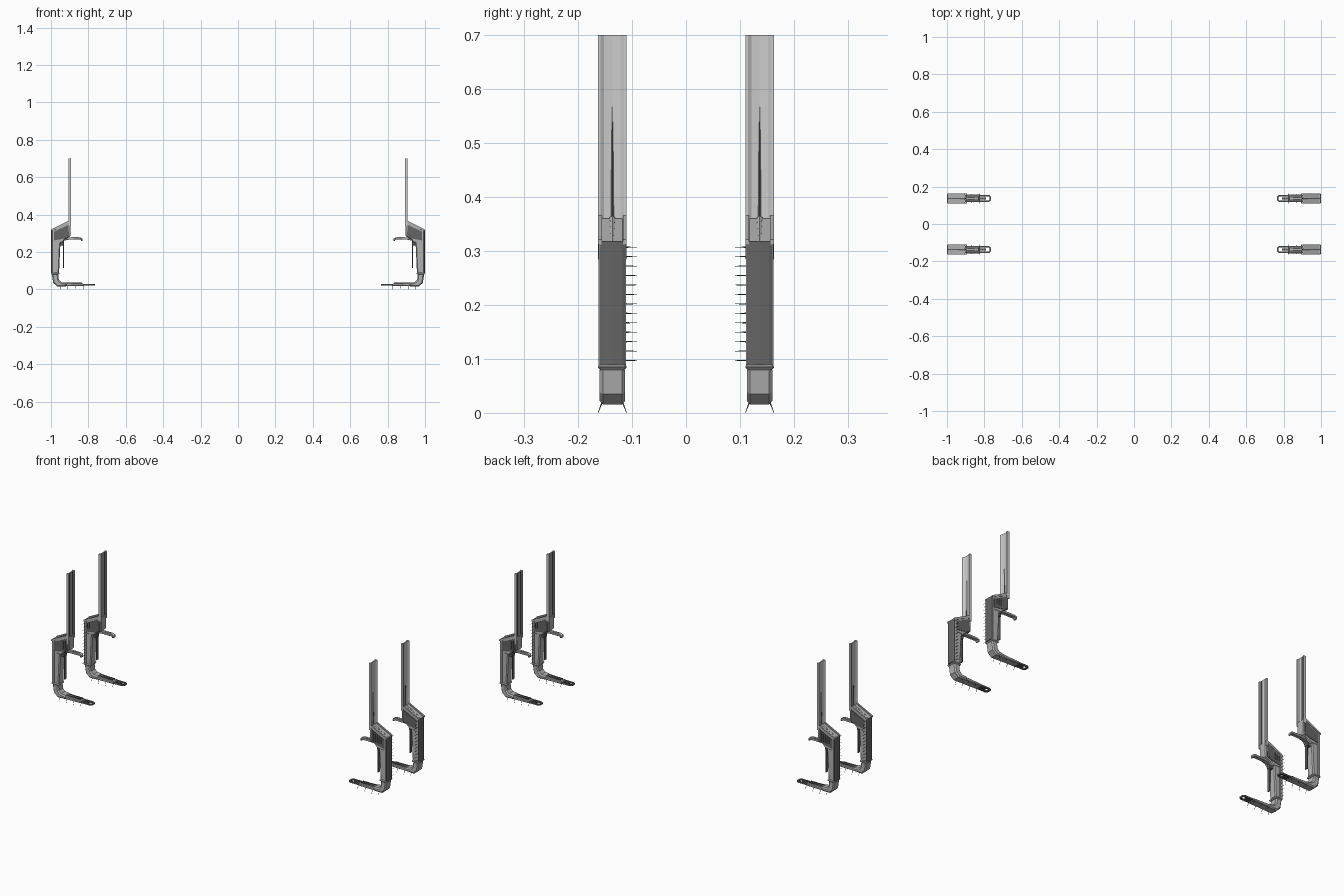
import bpy, bmesh, math
from mathutils import Vector

YC = -0.1365  # centre line of the front right unit; the other three are mirrored


def material(name, v):
    m = bpy.data.materials.new(name)
    m.diffuse_color = (v, v, v, 1)
    return m


STEEL = material("steel", 0.45)
LIGHT = material("light_steel", 0.6)
DARK = material("dark_steel", 0.13)


def finish(name, bm, bevel=0.0, mat=STEEL):
    bmesh.ops.recalc_face_normals(bm, faces=bm.faces)
    me = bpy.data.meshes.new(name)
    bm.to_mesh(me)
    bm.free()
    me.materials.append(mat)
    ob = bpy.data.objects.new(name, me)
    bpy.context.collection.objects.link(ob)
    if bevel:
        b = ob.modifiers.new("bevel", 'BEVEL')
        b.width = bevel
        b.segments = 1
        b.limit_method = 'ANGLE'
        b.angle_limit = math.radians(50)
    m = ob.modifiers.new("mirror", 'MIRROR')
    m.use_axis = (True, True, False)
    m.use_mirror_merge = False
    return ob


def add_prism(bm, pts, direction):
    vs = [bm.verts.new(p) for p in pts]
    f = bm.faces.new(vs)
    ext = bmesh.ops.extrude_face_region(bm, geom=[f], use_keep_orig=True)
    moved = [v for v in ext["geom"] if isinstance(v, bmesh.types.BMVert)]
    bmesh.ops.translate(bm, verts=moved, vec=direction)


def side_profile(name, pts, width, bevel=0.0, off=0.0, mat=STEEL):
    """Extrude an x-z outline across y."""
    bm = bmesh.new()
    y = YC + off - width / 2
    add_prism(bm, [(x, y, z) for x, z in pts], (0, width, 0))
    return finish(name, bm, bevel, mat)


def plan_profile(name, pts, z0, z1, mat=STEEL):
    """Extrude an x-y outline (y relative to the unit) upwards."""
    bm = bmesh.new()
    add_prism(bm, [(x, YC + y, z0) for x, y in pts], (0, 0, z1 - z0))
    return finish(name, bm, 0, mat)


def add_box(bm, x0, x1, y0, y1, z0, z1):
    add_prism(bm, [(x0, y0, z0), (x1, y0, z0), (x1, y1, z0), (x0, y1, z0)],
              (0, 0, z1 - z0))


def boxes(name, dims, bevel=0.0, mat=STEEL):
    bm = bmesh.new()
    for x0, x1, y0, y1, z0, z1 in dims:
        add_box(bm, x0, x1, YC + y0, YC + y1, z0, z1)
    return finish(name, bm, bevel, mat)


def add_spike(bm, a, b, r):
    a, b = Vector(a), Vector(b)
    d = b - a
    mat = d.to_track_quat('Z', 'Y').to_matrix().to_4x4()
    mat.translation = (a + b) / 2
    bmesh.ops.create_cone(bm, cap_ends=True, segments=6, radius1=r,
                          radius2=r * 0.3, depth=d.length, matrix=mat)


# Tall upper blade: H-shaped channel with a dished web
w, i = 0.0265, 0.0215
plan_profile("upper_channel", [
    (0.894, -w), (0.907, -w), (0.907, -i), (0.903, -i + 0.006), (0.9015, 0),
    (0.903, i - 0.006), (0.907, i), (0.907, w), (0.894, w), (0.894, i),
    (0.898, i - 0.003), (0.898, -i + 0.003), (0.894, -i)], 0.34, 0.70, LIGHT)

# Slim tapering ridge up the blade
bm = bmesh.new()
add_spike(bm, (0.9015, YC, 0.34), (0.9005, YC, 0.57), 0.0035)
finish("blade_ridge", bm, 0, DARK)

# Dark grooves on the inner face of the blade
boxes("blade_grooves", [(0.8965, 0.899, s * 0.010 - 0.002, s * 0.010 + 0.002,
                         0.36, 0.698) for s in (-1, 1)], 0, DARK)

# Wedge-shaped shoulder between channel and column
side_profile("shoulder", [
    (0.996, 0.315), (0.908, 0.360), (0.895, 0.360), (0.895, 0.285),
    (0.925, 0.268), (0.94, 0.25), (0.99, 0.25)], 0.046, 0.004)

# Frame and centre crease along the sloping top of the shoulder
for s in (-1, 1):
    side_profile("shoulder_rim", [
        (0.998, 0.312), (0.998, 0.321), (0.908, 0.366), (0.894, 0.366),
        (0.894, 0.355), (0.906, 0.352)], 0.007, 0, s * 0.023)
bm = bmesh.new()
add_spike(bm, (0.905, YC, 0.360), (0.995, YC, 0.315), 0.006)
finish("shoulder_crease", bm)

# Dark side panels, with grille slats
for s in (-1, 1):
    side_profile("shoulder_panel", [
        (0.985, 0.308), (0.906, 0.346), (0.904, 0.282), (0.93, 0.272),
        (0.985, 0.262)], 0.003, 0, s * 0.0242, DARK)
bm = bmesh.new()
for s in (-1, 1):
    for k in range(6):
        x = 0.915 + k * 0.012
        top = 0.336 - (x - 0.91) * 0.44
        add_box(bm, x, x + 0.004, YC + s * 0.0255 - 0.0008,
                YC + s * 0.0255 + 0.0008, 0.284, top)
finish("grille_slats", bm, 0, DARK)

# Column core, tapering downward
side_profile("column_core", [
    (0.957, 0.085), (0.988, 0.085), (0.988, 0.27), (0.943, 0.27),
    (0.950, 0.235)], 0.043, 0.005)

# Outer shell of the column: lighter edge rail and dark faceted face
plan_profile("shell_rail", [
    (0.982, -0.0255), (0.993, -0.0255), (0.995, -0.0225),
    (0.995, 0.0225), (0.993, 0.0255), (0.982, 0.0255)], 0.087, 0.318)
plan_profile("shell_face", [
    (0.990, -0.0245), (0.9965, -0.0235), (0.999, -0.018), (1.0, 0),
    (0.999, 0.018), (0.9965, 0.0235), (0.990, 0.0245)], 0.089, 0.318, DARK)

# Collar at the foot of the column
boxes("collar", [(0.955, 0.999, -0.0265, 0.0265, 0.080, 0.090)], 0.004)

# Row of pins on the inner side
bm = bmesh.new()
for k in range(13):
    z = 0.097 + k * 0.0175
    add_spike(bm, (0.989, YC + 0.022, z), (0.989, YC + 0.046, z), 0.0013)
finish("side_pins", bm, 0, DARK)

# Thin hanging bar behind the lever, with its bracket
boxes("hanging_bar", [(0.931, 0.936, -0.008, 0.008, 0.115, 0.265)], 0, DARK)
boxes("bar_bracket", [(0.930, 0.958, -0.011, 0.011, 0.236, 0.256)], 0.002, DARK)

# Lever with a hooked end
side_profile("lever", [
    (0.945, 0.258), (0.945, 0.274), (0.905, 0.279), (0.845, 0.279),
    (0.832, 0.274), (0.831, 0.260), (0.838, 0.259), (0.842, 0.267),
    (0.905, 0.266)], 0.02, 0.002)
boxes("lever_slots", [(0.85, 0.89, s * 0.005 - 0.002, s * 0.005 + 0.002,
                       0.275, 0.2797) for s in (-1, 1)], 0, DARK)

# Ankle bend
side_profile("ankle", [
    (0.996, 0.085), (0.988, 0.035), (0.966, 0.016), (0.915, 0.017),
    (0.915, 0.036), (0.945, 0.039), (0.958, 0.052), (0.962, 0.085)],
    0.047, 0.006)

# Toe plate with raised ribs
side_profile("toe", [
    (0.93, 0.017), (0.828, 0.019), (0.822, 0.025), (0.828, 0.031),
    (0.93, 0.035)], 0.040, 0.003)
boxes("toe_ribs", [(0.835, 0.92, s * 0.008 - 0.0025, s * 0.008 + 0.0025,
                    0.029, 0.037) for s in (-1, 1)], 0, DARK)

# Open loop at the toe tip
outer = [(0.835, -0.018), (0.775, -0.018), (0.765, -0.011),
         (0.765, 0.011), (0.775, 0.018), (0.835, 0.018)]
inner = [(0.835, 0.011), (0.779, 0.011), (0.772, 0.007),
         (0.772, -0.007), (0.779, -0.011), (0.835, -0.011)]
plan_profile("toe_loop", outer + inner, 0.021, 0.029, DARK)
boxes("toe_tongue", [(0.790, 0.83, -0.005, 0.005, 0.022, 0.028)], 0, DARK)

# Splayed gripping spikes under the foot
bm = bmesh.new()
for s in (-1, 1):
    for x in (0.825, 0.868, 0.910, 0.950):
        add_spike(bm, (x, YC + s * 0.018, 0.022), (x, YC + s * 0.0265, 0.0), 0.0014)
finish("foot_spikes", bm, 0, DARK)
